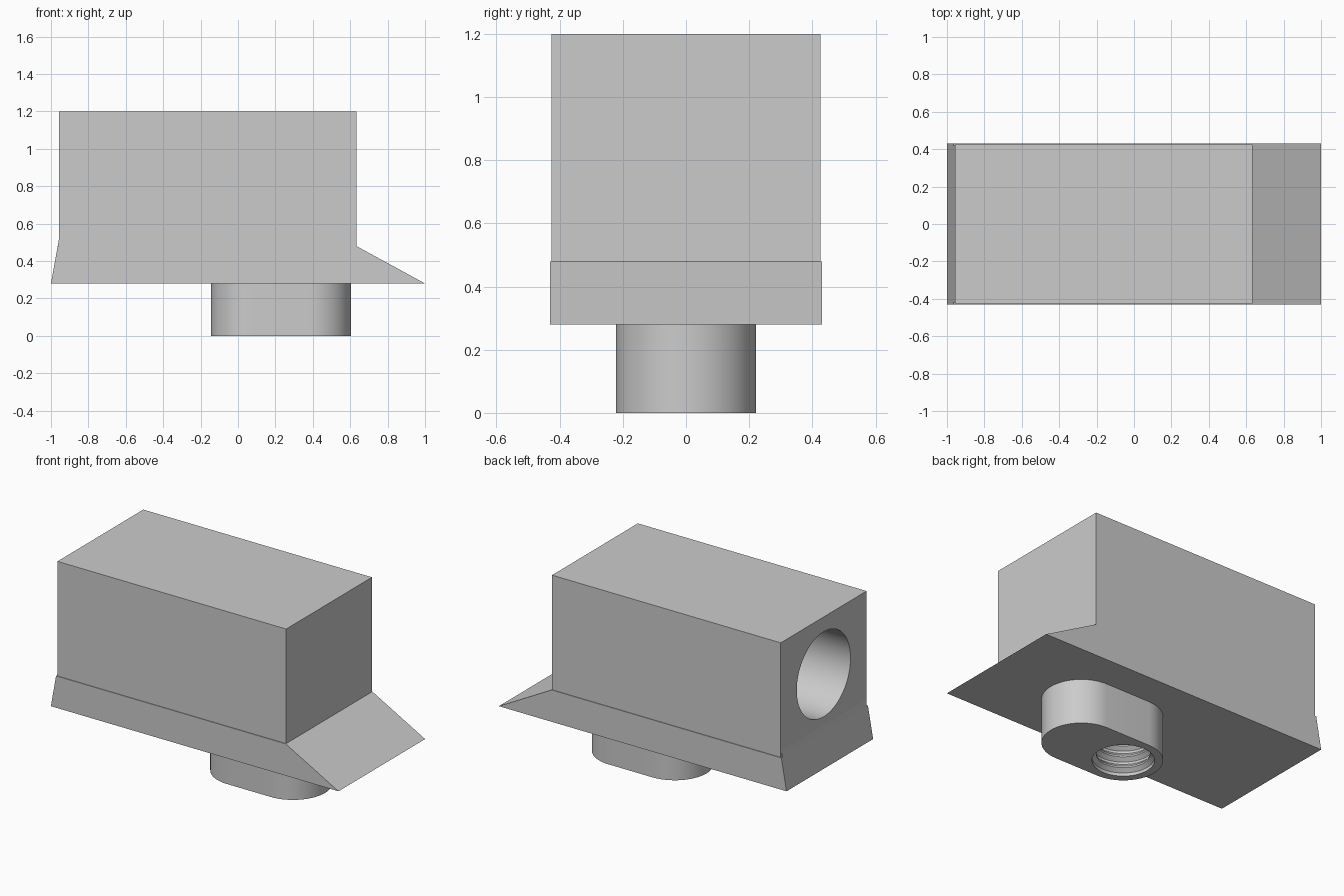
import bpy, bmesh, math
from mathutils import Vector, Matrix

cube = bpy.data.objects.get("Cube")
if cube:
    bpy.data.objects.remove(cube, do_unlink=True)

grey = bpy.data.materials.new("plain_grey")
grey.use_nodes = True
grey.diffuse_color = (0.6, 0.6, 0.6, 1)
grey.node_tree.nodes["Principled BSDF"].inputs["Base Color"].default_value = (0.6, 0.6, 0.6, 1)


def make(name, bm):
    bmesh.ops.recalc_face_normals(bm, faces=bm.faces)
    mesh = bpy.data.meshes.new(name)
    bm.to_mesh(mesh)
    bm.free()
    mesh.materials.append(grey)
    obj = bpy.data.objects.new(name, mesh)
    bpy.context.collection.objects.link(obj)
    return obj


def prism(name, points, offset):
    """Extrude a flat outline of 3D points along an offset."""
    bm = bmesh.new()
    face = bm.faces.new([bm.verts.new(p) for p in points])
    result = bmesh.ops.extrude_face_region(bm, geom=[face], use_keep_orig=True)
    verts = [g for g in result["geom"] if isinstance(g, bmesh.types.BMVert)]
    bmesh.ops.translate(bm, verts=verts, vec=offset)
    return make(name, bm)


def lathe(name, profile, centre, steps=64):
    """Closed solid of revolution about a vertical axis."""
    bm = bmesh.new()
    rings = []
    for r, z in profile:
        rings.append([bm.verts.new(Vector(centre) + Vector((r * math.cos(a), r * math.sin(a), z)))
                      for a in (math.tau * i / steps for i in range(steps))])
    for low, high in zip(rings, rings[1:]):
        for i in range(steps):
            j = (i + 1) % steps
            bm.faces.new((low[i], low[j], high[j], high[i]))
    bm.faces.new(rings[0])
    bm.faces.new(rings[-1])
    return make(name, bm)


def select(obj):
    bpy.ops.object.select_all(action="DESELECT")
    obj.select_set(True)
    bpy.context.view_layer.objects.active = obj


def cut(obj, cutter):
    mod = obj.modifiers.new("bore", "BOOLEAN")
    mod.operation = "DIFFERENCE"
    mod.solver = "EXACT"
    mod.object = cutter
    select(obj)
    bpy.ops.object.modifier_apply(modifier=mod.name)


# Upper block
body = prism("body", [(-0.957, y, z) for y, z in
                      ((-0.426, 0.48), (0.426, 0.48), (0.426, 1.2), (-0.426, 1.2))],
             (1.59, 0, 0))

# Flared base with a long ramp at one end
skirt = prism("skirt", [(x, -0.43, z) for x, z in
                        ((-1, 0.28), (1, 0.28), (0.633, 0.48), (-0.964, 0.48))],
              (0, 0.86, 0))

# Thin lip that carries the short slope up onto the block
lip = prism("end_lip", [(x, -0.42, z) for x, z in
                        ((-0.964, 0.48), (-0.95, 0.48), (-0.95, 0.52), (-0.957, 0.52))],
            (0, 0.84, 0))

# Round-ended spigot below the base
outline = []
for cx, start in ((0.383, -math.pi / 2), (0.078, math.pi / 2)):
    for i in range(33):
        a = start + math.pi * i / 32
        outline.append((cx + 0.222 * math.cos(a), 0.222 * math.sin(a), 0))
spigot = prism("spigot", outline, (0, 0, 0.28))

# Threaded upright bore through the spigot and base
pitch = 0.07
thread = [(0.174, -0.02), (0.174, 0.02)]
for i in range(8):
    z = 0.02 + pitch * i
    thread += [(0.15, z + 0.02), (0.15, z + 0.03), (0.174, z + 0.055), (0.174, z + pitch)]
thread_cutter = lathe("thread_cutter", thread, (0.078, 0, 0))

# Blind level bore in the end of the block
bore_cutter = lathe("bore_cutter", [(0.267, 0), (0.267, 1.5)], (0, 0, 0))
bore_cutter.data.transform(Matrix.Translation((-1.05, 0, 0.84)) @ Matrix.Rotation(math.pi / 2, 4, "Y"))

cut(body, bore_cutter)
for part in (body, skirt, spigot):
    cut(part, thread_cutter)
for cutter in (bore_cutter, thread_cutter):
    bpy.data.objects.remove(cutter, do_unlink=True)

for part in (body, skirt, lip, spigot):
    select(part)
    bpy.ops.object.shade_smooth_by_angle(angle=math.radians(25))
